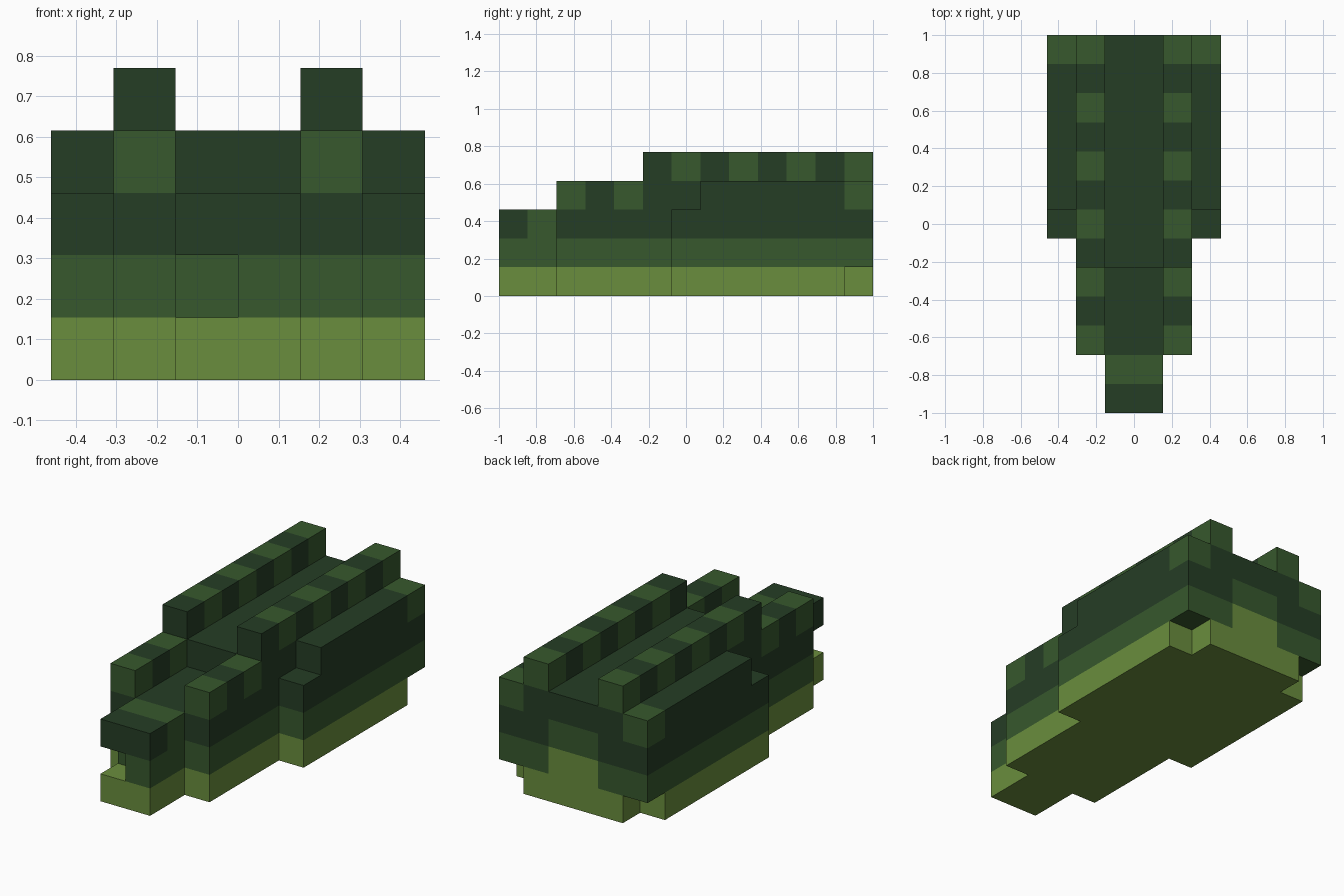
import bpy
import bmesh

cube = bpy.data.objects.get("Cube")
if cube:
    bpy.data.objects.remove(cube, do_unlink=True)

U = 2 / 13  # one block


def linear(c):
    c /= 255
    return c / 12.92 if c <= 0.04045 else ((c + 0.055) / 1.055) ** 2.4


def material(name, rgb):
    mat = bpy.data.materials.new(name)
    col = tuple(linear(c) for c in rgb) + (1.0,)
    mat.diffuse_color = col
    mat.use_nodes = True
    bsdf = next(n for n in mat.node_tree.nodes if n.type == 'BSDF_PRINCIPLED')
    bsdf.inputs["Base Color"].default_value = col
    bsdf.inputs["Roughness"].default_value = 0.9
    return mat


DARK = material("dark green", (37, 61, 37))
MID = material("mid green", (55, 88, 45))
LIGHT = material("light green", (106, 141, 61))


def slab(name, plan, z0, z1, mat):
    """Extrude a plan outline, given in blocks (y counted from the front)."""
    bm = bmesh.new()
    base = [bm.verts.new((x * U, y * U - 1, z0 * U)) for x, y in plan]
    face = bm.faces.new(base)
    ext = bmesh.ops.extrude_face_region(bm, geom=[face])
    top = [v for v in ext["geom"] if isinstance(v, bmesh.types.BMVert)]
    bmesh.ops.translate(bm, verts=top, vec=(0, 0, (z1 - z0) * U))
    bmesh.ops.recalc_face_normals(bm, faces=bm.faces)
    mesh = bpy.data.meshes.new(name)
    bm.to_mesh(mesh)
    bm.free()
    mesh.materials.append(mat)
    obj = bpy.data.objects.new(name, mesh)
    bpy.context.collection.objects.link(obj)
    return obj


def mirrored(half):
    """Complete a +x half outline running from front to back."""
    return half + [(-x, y) for x, y in reversed(half)]


def block(name, x0, x1, y0, y1, z0, mat):
    slab(name, [(x0, y0), (x1, y0), (x1, y1), (x0, y1)], z0, z0 + 1, mat)


def block_pair(name, x0, x1, y0, y1, z0, mat):
    block("left_" + name, x0, x1, y0, y1, z0, mat)
    block("right_" + name, -x1, -x0, y0, y1, z0, mat)


# Lower jaw, with both rear corners cut away
slab("lower_jaw", mirrored([(1, 0), (1, 2), (2, 2), (2, 6), (3, 6),
                            (3, 12), (2, 12), (2, 13)]), 0, 1, LIGHT)

# Cheek layer: mouth notch at the front right, throat recess at the back
sides = [(1, 2), (2, 2), (2, 6), (3, 6), (3, 13), (1, 13), (1, 12)]
slab("cheek_layer", [(0, 0), (1, 0)] + mirrored(sides) + [(-1, 1), (0, 1)],
     1, 2, MID)
block("throat_back", -1, 1, 12, 13, 1, LIGHT)

# Upper jaw layer with the snout and the paler neck patch
slab("upper_jaw", mirrored(sides), 2, 3, DARK)
block("snout_bridge", -1, 1, 1, 2, 2, MID)
block("snout_tip", -1, 1, 0, 1, 2, DARK)
block("neck_patch", -1, 1, 12, 13, 2, MID)

# Crown of the head with pale rear corners
slab("crown", mirrored([(2, 5), (2, 7), (3, 7), (3, 12), (2, 12), (2, 13)]),
     3, 4, DARK)
block_pair("crown_rear_corner", 2, 3, 12, 13, 3, MID)

# Banded ridges: low along the snout, high along the head
for y in range(2, 13):
    z = 3 if y < 5 else 4
    block_pair(f"ridge_band_{y - 1}", 1, 2, y, y + 1, z,
               DARK if y % 2 else MID)
